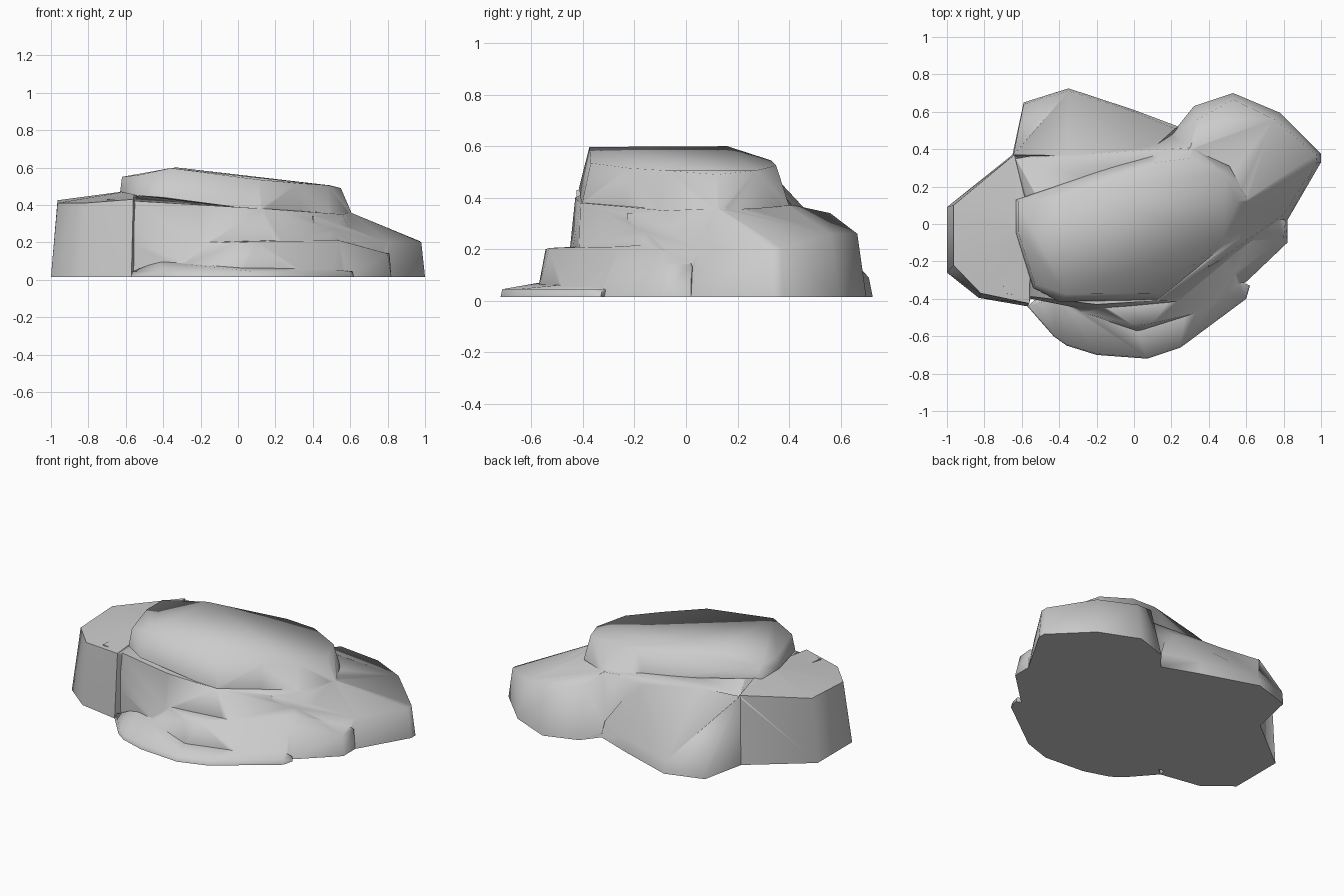
import bpy, bmesh

BASE = 0.015


def chunk(name, foot, crown):
    """Stone block: convex skin over a foot outline and crown points."""
    bm = bmesh.new()
    for p in foot:
        bm.verts.new((p[0], p[1], p[2] if len(p) > 2 else BASE))
    for p in crown:
        bm.verts.new(p)
    res = bmesh.ops.convex_hull(bm, input=bm.verts[:])
    junk = {v for v in res["geom_interior"] if isinstance(v, bmesh.types.BMVert)}
    bmesh.ops.delete(bm, geom=list(junk), context='VERTS')
    bmesh.ops.recalc_face_normals(bm, faces=bm.faces[:])
    me = bpy.data.meshes.new(name)
    bm.to_mesh(me)
    bm.free()
    ob = bpy.data.objects.new(name, me)
    bpy.context.collection.objects.link(ob)
    return ob


# central mass under the cap
rock = chunk("layered_rock",
    [(-.7, -.36), (-.45, -.42), (-.2, -.47), (.35, -.42), (.7, -.1), (.6, .4), (.23, .5), (-.63, .36)],
    [(-.7, -.37, .43), (-.2, -.43, .4), (.13, -.41, .38), (.34, -.25, .36),
     (.56, -.08, .35), (.6, .15, .36), (.33, .41, .37), (.05, .36, .41), (-.63, .35, .455)])

parts = []

# overhanging cap slab
parts.append(chunk("cap_slab",
    [(-.63, .13, .47), (-.63, -.05, .47), (-.54, -.34, .45), (-.4, -.415, .44),
     (.13, -.405, .37), (.34, -.235, .35), (.51, -.09, .34), (.61, .13, .35),
     (.51, .31, .36), (.31, .4, .37), (.14, .38, .38), (-.1, .31, .41)],
    [(-.36, -.375, .597), (-.33, .16, .6), (-.62, .12, .55), (-.62, -.04, .55),
     (-.53, -.32, .56), (.11, -.37, .535), (.32, -.22, .515), (.48, -.07, .505),
     (.55, .12, .49), (.49, .27, .505), (.3, .35, .525), (.12, .33, .545)]))

# tall left shoulder
parts.append(chunk("left_shoulder",
    [(-1, .09), (-1, -.26), (-.83, -.395), (-.57, -.44), (-.4, .2), (-.65, .37)],
    [(-.965, .1, .425), (-.965, -.22, .41), (-.82, -.37, .41), (-.56, -.425, .43),
     (-.64, .37, .46), (-.55, 0, .48)]))

# right rear shoulder sloping outward
parts.append(chunk("right_shoulder",
    [(.2, .48), (.32, .63), (.53, .7), (.78, .595), (1, .375), (1, .33), (.82, .02), (.45, -.2)],
    [(.6, .12, .36), (.3, .4, .375), (.34, .56, .34), (.53, .665, .26), (.75, .56, .26),
     (.975, .37, .205), (.98, .33, .2), (.8, .05, .2), (.4, -.23, .34)]))

# rear ramp running down from the cap
parts.append(chunk("rear_ramp",
    [(-.65, .37), (-.59, .65), (-.35, .725), (0, .61), (.24, .52), (.1, .3), (-.6, .3)],
    [(-.645, .37, .455), (.05, .36, .4), (-.59, .64, .1), (-.35, .71, .09),
     (0, .6, .1), (.22, .51, .12)]))

# middle ledge across the front
parts.append(chunk("front_ledge",
    [(-.45, -.43), (-.1, -.54), (.02, -.58), (.4, -.46), (.61, -.3), (.82, -.1), (.82, .02), (.5, .1)],
    [(-.22, -.42, .2), (0, -.545, .2), (.1, -.53, .205), (.54, -.26, .21),
     (.8, -.08, .14), (.81, .02, .14), (.5, 0, .23)]))

# thin apron at the front foot
edge = [(-.57, -.44), (-.43, -.6), (-.36, -.65), (-.2, -.7), (.07, -.72), (.25, -.66),
        (.6, -.4), (.62, -.33)]
parts.append(chunk("front_apron", edge + [(.3, -.2), (-.4, -.3)],
    [(x * .99, y * .99, .045) for x, y in edge] + [(-.42, -.4, .1), (.3, -.3, .08)]))

# fuse the blocks into one solid rock
for part in parts:
    mod = rock.modifiers.new("fuse", 'BOOLEAN')
    mod.operation = 'UNION'
    mod.solver = 'EXACT'
    mod.object = part
bpy.context.view_layer.objects.active = rock
rock.select_set(True)
for mod in list(rock.modifiers):
    bpy.ops.object.modifier_apply(modifier=mod.name)
for part in parts:
    bpy.data.objects.remove(part)

# soft weathered shading, only the hardest edges stay crisp
bpy.ops.object.shade_smooth_by_angle(angle=1.25)
